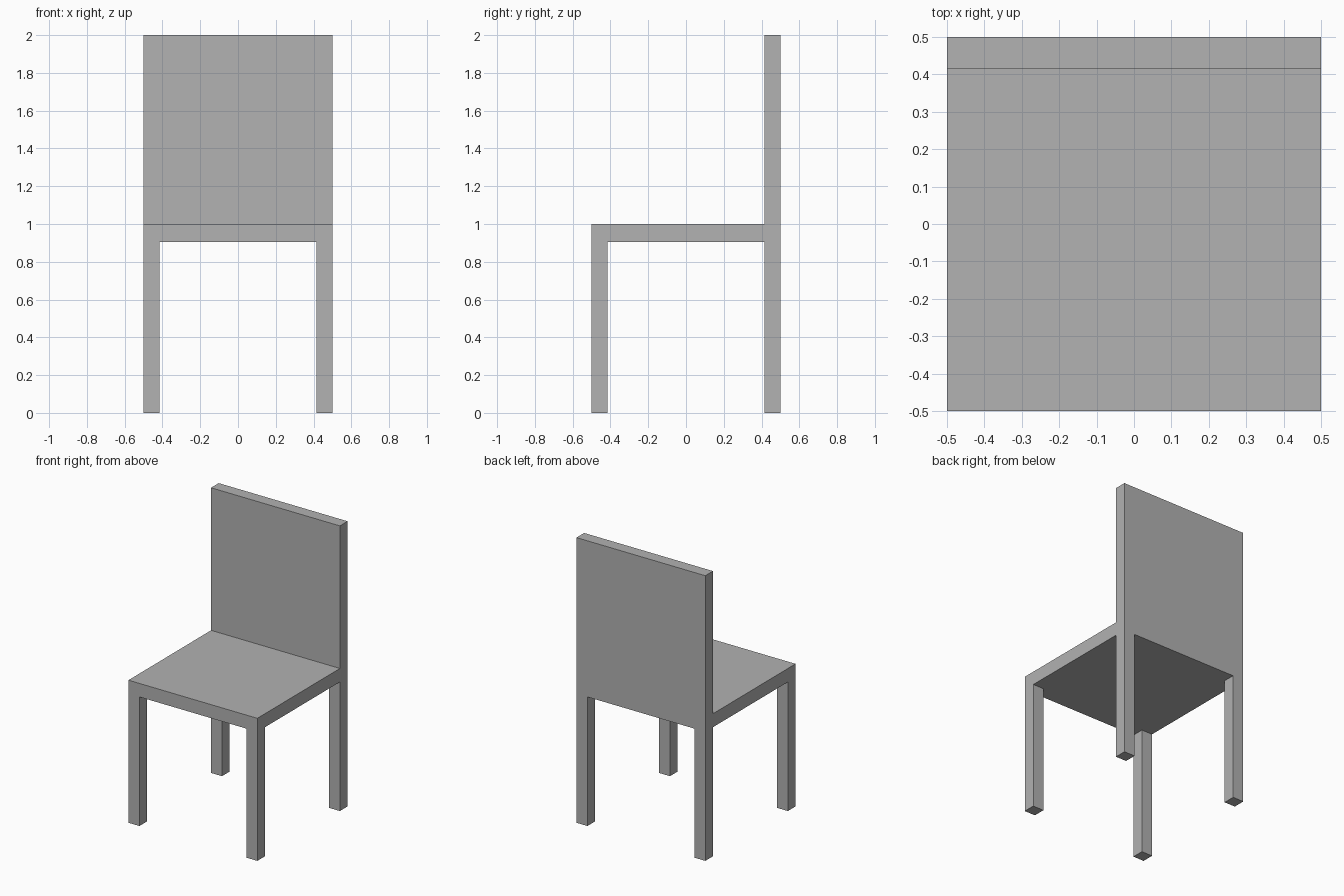
import bpy

cube = bpy.data.objects.get("Cube")
if cube:
    bpy.data.objects.remove(cube, do_unlink=True)

HALF = 0.5        # half the width and depth
THICK = 0.085     # leg and backrest thickness
SEAT_TOP = 1.0
SEAT_BOTTOM = 0.905
BACK_TOP = 2.0

# Plain grey for the whole chair
grey = bpy.data.materials.new("plain_grey")
grey.use_nodes = True
color = (0.445, 0.445, 0.445, 1)
grey.diffuse_color = color
grey.node_tree.nodes["Principled BSDF"].inputs["Base Color"].default_value = color


def box(name, low, high):
    """Add a box spanning two opposite corners."""
    center = [(a + b) / 2 for a, b in zip(low, high)]
    size = [b - a for a, b in zip(low, high)]
    bpy.ops.mesh.primitive_cube_add(size=1, location=center)
    obj = bpy.context.object
    obj.name = name
    obj.scale = size
    bpy.ops.object.transform_apply(location=False, rotation=False, scale=True)
    obj.data.materials.append(grey)
    return obj


# Seat slab and upright backrest
box("seat", (-HALF, -HALF, SEAT_BOTTOM), (HALF, HALF, SEAT_TOP))
box("backrest", (-HALF, HALF - THICK, SEAT_TOP), (HALF, HALF, BACK_TOP))

# Four square legs, flush with the seat corners
inner = HALF - THICK
for side, x in (("left", inner), ("right", -HALF)):
    for end, y in (("front", -HALF), ("back", inner)):
        box(f"{end}_{side}_leg", (x, y, 0), (x + THICK, y + THICK, SEAT_BOTTOM))
